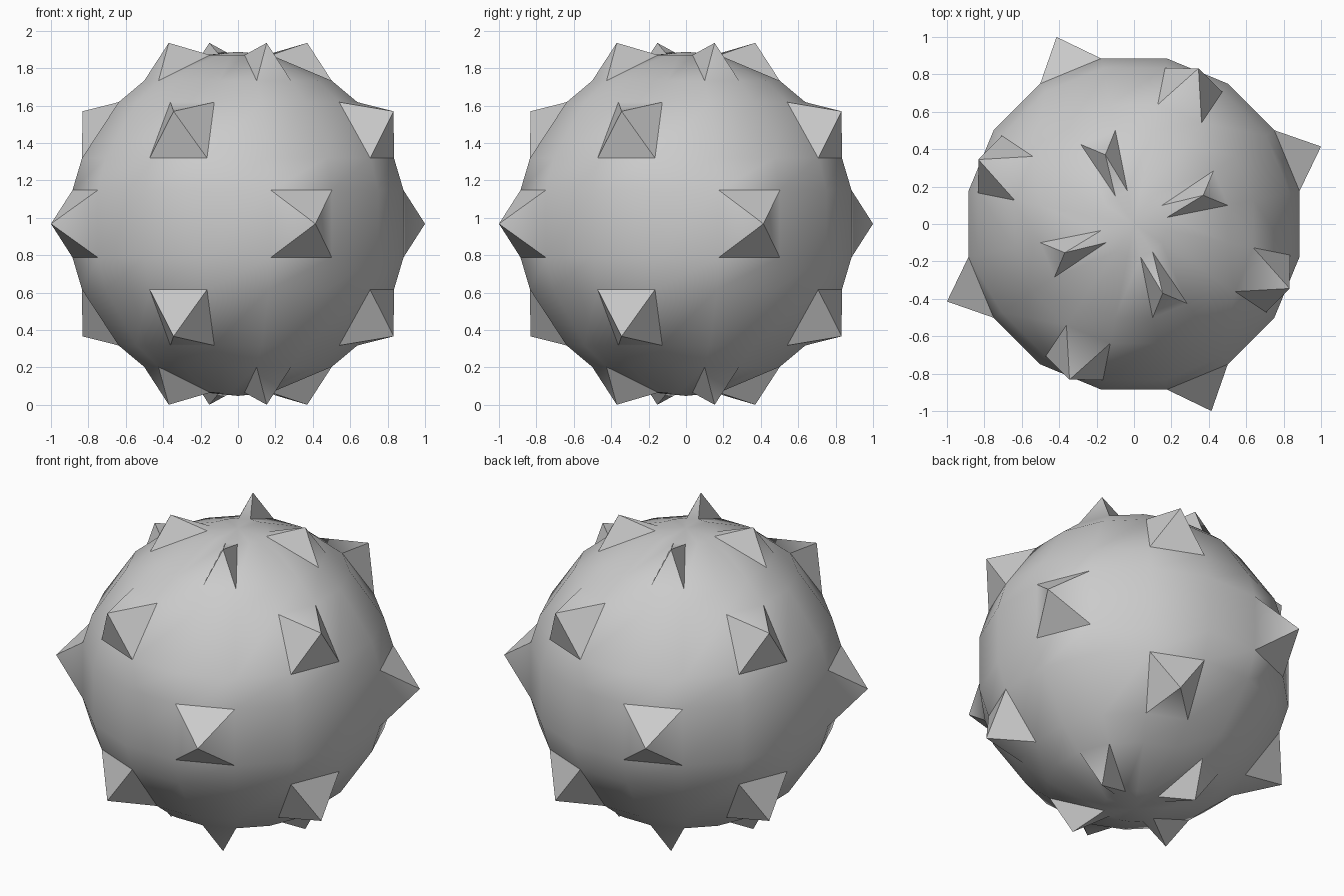
import bpy, bmesh
from math import radians, sin, cos

if "Cube" in bpy.data.objects:
    bpy.data.objects.remove(bpy.data.objects["Cube"])

R, CZ, SEG = 0.92, 0.968, 16
LATS = [-78.75, -56.25, -45, -22.5, -11.25, 11.25, 22.5, 45, 56.25, 78.75]


def polar(r, lat, lon):
    a, b = radians(lat), radians(lon)
    return (r * cos(a) * cos(b), r * cos(a) * sin(b), CZ + r * sin(a))


# spike rows: band index -> (first column of every fourth, tip radius)
SPIKES = {0: (0, 1.047), 2: (2, 1.083), 4: (0, 1.0824), 6: (2, 1.083), 8: (0, 1.047)}

bm = bmesh.new()
step = 360 / SEG
rings = [[bm.verts.new(polar(R, lat, (i + 0.5) * step)) for i in range(SEG)] for lat in LATS]
bottom = bm.verts.new((0, 0, CZ - R))
top = bm.verts.new((0, 0, CZ + R))

# ball bands, with a pyramid in place of a flat face where a spike sits
for band in range(len(LATS) - 1):
    for i in range(SEG):
        j = (i + 1) % SEG
        quad = [rings[band][i], rings[band][j], rings[band + 1][j], rings[band + 1][i]]
        col, tip_r = SPIKES.get(band, (None, 0))
        if col is not None and i % 4 == col:
            mid = (LATS[band] + LATS[band + 1]) / 2
            tip = bm.verts.new(polar(tip_r, mid, (i + 1) * step))
            for k in range(4):
                bm.faces.new((quad[k], quad[(k + 1) % 4], tip))
        else:
            bm.faces.new(quad)

# pole caps
for i in range(SEG):
    j = (i + 1) % SEG
    bm.faces.new((rings[0][j], rings[0][i], bottom))
    bm.faces.new((rings[-1][i], rings[-1][j], top))

bmesh.ops.recalc_face_normals(bm, faces=bm.faces)
mesh = bpy.data.meshes.new("spiked_ball")
bm.to_mesh(mesh)
bm.free()

ball = bpy.data.objects.new("spiked_ball", mesh)
bpy.context.collection.objects.link(ball)
bpy.context.view_layer.objects.active = ball
ball.select_set(True)
# spikes keep sharp edges where they rise steeply
bpy.ops.object.shade_smooth_by_angle(angle=radians(30))
